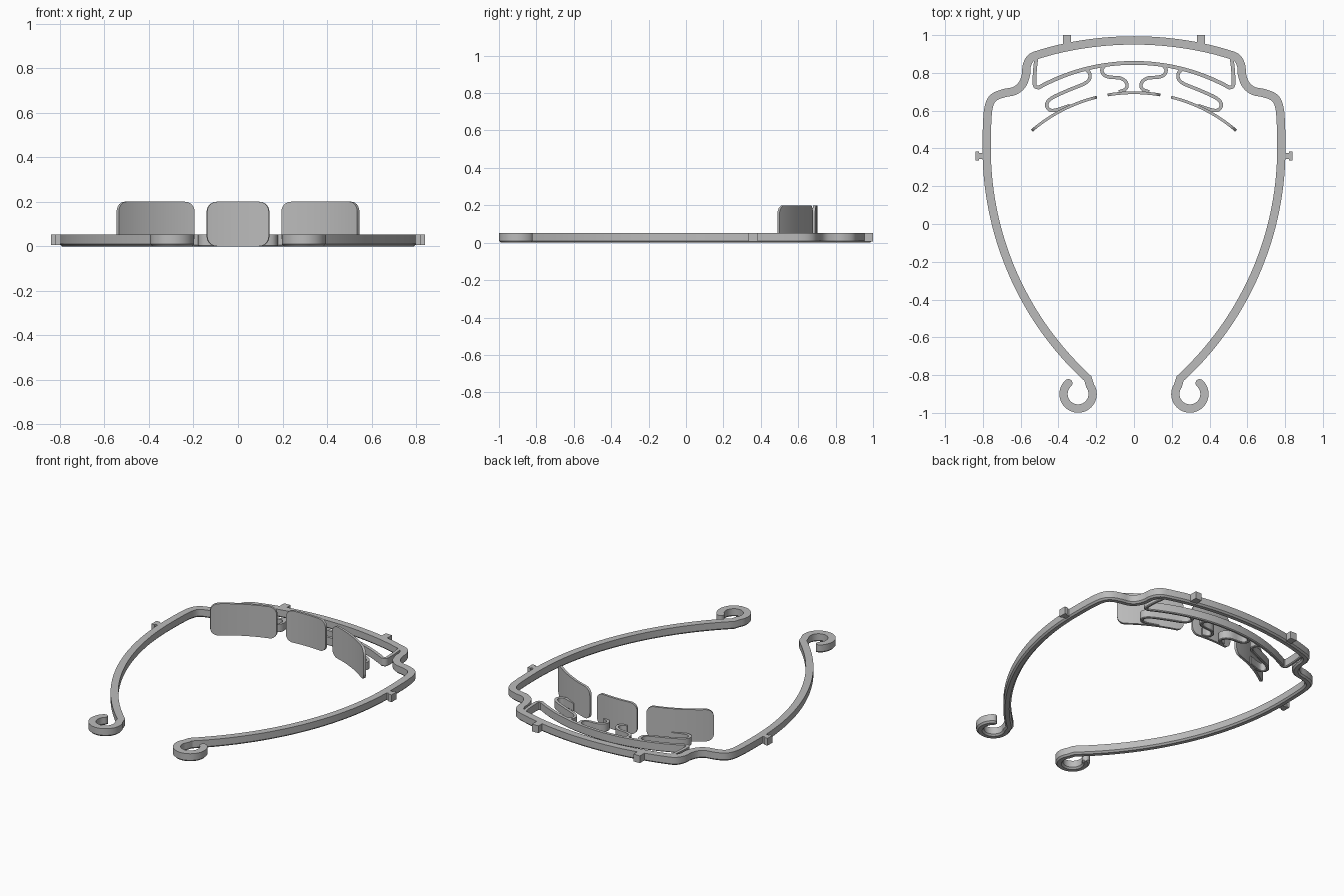
import bpy, bmesh, math
from mathutils import Vector

if "Cube" in bpy.data.objects:
    bpy.data.objects.remove(bpy.data.objects["Cube"])

grey = bpy.data.materials.new("light grey plastic")
grey.diffuse_color = (0.5, 0.5, 0.5, 1)
grey.use_nodes = True
grey.node_tree.nodes["Principled BSDF"].inputs["Base Color"].default_value = grey.diffuse_color


def finish(name, bm, mirror=False):
    bmesh.ops.recalc_face_normals(bm, faces=bm.faces)
    me = bpy.data.meshes.new(name)
    bm.to_mesh(me)
    bm.free()
    me.materials.append(grey)
    ob = bpy.data.objects.new(name, me)
    bpy.context.collection.objects.link(ob)
    bpy.context.view_layer.objects.active = ob
    ob.select_set(True)
    bpy.ops.object.shade_smooth_by_angle(angle=math.radians(30))
    ob.select_set(False)
    if mirror:
        ob.modifiers.new("Mirror", 'MIRROR').use_mirror_merge = False
    return ob


def arc(cx, cy, r, a0, a1, n):
    return [Vector((cx + r * math.cos(math.radians(a0 + (a1 - a0) * i / n)),
                    cy + r * math.sin(math.radians(a0 + (a1 - a0) * i / n)))) for i in range(n + 1)]


def smooth(pts, n=6):
    """Catmull-Rom curve through the points."""
    p = [Vector(q) for q in pts]
    p = [2 * p[0] - p[1]] + p + [2 * p[-1] - p[-2]]
    out = []
    for i in range(1, len(p) - 2):
        a, b, c, d = p[i - 1:i + 3]
        for k in range(n):
            t = k / n
            out.append(0.5 * (2 * b + (c - a) * t + (2 * a - 5 * b + 4 * c - d) * t * t
                              + (3 * b - a - 3 * c + d) * t ** 3))
    return out + [p[-2]]


def ribbon(name, pts, width, heights, chamfer=0.0, mirror=False, round_ends=False):
    """Upright strip along a path; heights is one (z0, z1) or one per point."""
    pts = list(pts)
    w = [width] * len(pts)
    if round_ends:
        for _ in range(2):
            end, d = pts[-1].copy(), (pts[-1] - pts[-2]).normalized()
            for a in (25, 50, 70, 84):
                pts.append(end + d * width / 2 * math.sin(math.radians(a)))
                w.append(width * math.cos(math.radians(a)))
            pts.reverse()
            w.reverse()
    if not isinstance(heights, list):
        heights = [heights] * len(pts)
    bm = bmesh.new()
    rings = []
    for i, p in enumerate(pts):
        d = (pts[min(i + 1, len(pts) - 1)] - pts[max(i - 1, 0)]).normalized()
        n = Vector((-d.y, d.x))
        h, (z0, z1) = w[i] / 2, heights[i]
        c = min(chamfer, h * 0.8)
        prof = [(-h, z1), (-h, z0 + c), (-h + c, z0), (h - c, z0), (h, z0 + c), (h, z1)]
        if chamfer == 0:
            prof = [(-h, z1), (-h, z0), (h, z0), (h, z1)]
        rings.append([bm.verts.new((*(p + n * s), z)) for s, z in prof])
    m = len(rings[0])
    for a, b in zip(rings, rings[1:]):
        for k in range(m):
            bm.faces.new((a[k], a[(k + 1) % m], b[(k + 1) % m], b[k]))
    bm.faces.new(rings[0])
    bm.faces.new(rings[-1])
    return finish(name, bm, mirror)


def pad(name, a0, a1, mirror):
    """Curved plate with rounded corners, on the forehead circle."""
    R, cy, r, z0, z1 = 0.829, -0.134, 0.045, 0.0, 0.2
    length = R * math.radians(a1 - a0)
    edge = [r * (1 - math.cos(math.radians(t))) for t in range(0, 91, 10)]
    s = edge + [r + (length - 2 * r) * i / 14 for i in range(1, 14)] + [length - e for e in reversed(edge)]
    pts, hs = [], []
    for v in s:
        a = math.radians(a0) + v / R
        pts.append(Vector((R * math.cos(a), cy + R * math.sin(a))))
        e = max(0, r - min(v, length - v))
        cut = r - math.sqrt(max(0, r * r - e * e))
        hs.append((z0 + cut, z1 - cut))
    return ribbon(name, pts, 0.015, hs, 0, mirror)


def boxes(name, spans, mirror=True):
    bm = bmesh.new()
    for x0, x1, y0, y1, z0, z1 in spans:
        vs = bmesh.ops.create_cube(bm, size=1)["verts"]
        for v in vs:
            v.co = (x0 + (v.co.x + .5) * (x1 - x0), y0 + (v.co.y + .5) * (y1 - y0),
                    z0 + (v.co.z + .5) * (z1 - z0))
    return finish(name, bm, mirror)


H = (0.0, 0.052)

# Main head band: front arc, shoulder bend, long arm, hook
half = arc(0, 0.972 - 1.77, 1.77, 90, 74.5, 12)[:-1]
half += smooth([(0.49, 0.902), (0.542, 0.882), (0.567, 0.84), (0.572, 0.79), (0.592, 0.738), (0.632, 0.705),
                (0.69, 0.692), (0.745, 0.668), (0.770, 0.615), (0.778, 0.52), (0.78, 0.4)])
half += arc(0.78 - 1.653, 0.4, 1.653, 0, -47.5, 36)[1:]
half += arc(0.296, -0.90, 0.077, 146, 408, 36)
left = [Vector((-p.x, p.y)) for p in reversed(half[1:])]
ribbon("head_band", left + half, 0.044, H, 0.01, round_ends=True)

# Inner thin bow with its upright ends
bow = arc(0, 0.853 - 1.04, 1.04, 90, 62.5, 16)
bow += smooth([(0.505, 0.722), (0.522, 0.728), (0.527, 0.75), (0.524, 0.82), (0.515, 0.89)])
ribbon("inner_bow", [Vector((-p.x, p.y)) for p in reversed(bow[1:])] + bow, 0.02, H, 0.005)

# Springs between the bow and the pads
ribbon("centre_spring", smooth([(0.155, 0.84), (0.17, 0.815), (0.158, 0.788), (0.125, 0.777), (0.075, 0.773),
                                (0.045, 0.755), (0.037, 0.73), (0.05, 0.71), (0.08, 0.70)]),
       0.018, H, 0.004, mirror=True)
ribbon("side_spring", smooth([(0.26, 0.822), (0.236, 0.80), (0.236, 0.768), (0.265, 0.742), (0.35, 0.707),
                              (0.435, 0.667), (0.462, 0.635), (0.452, 0.608), (0.42, 0.602), (0.34, 0.627)]),
       0.018, H, 0.004, mirror=True)

# Forehead pads
pad("centre_pad", 80.3, 99.7, False)
pad("side_pad", 49.3, 76.3, True)

# Pegs that hold the visor
boxes("front_peg", [(0.333, 0.377, 0.94, 1.0, 0.006, 0.052)])
boxes("side_peg", [(0.78, 0.825, 0.343, 0.377, 0.006, 0.052), (0.82, 0.84, 0.335, 0.385, 0.006, 0.052)])
